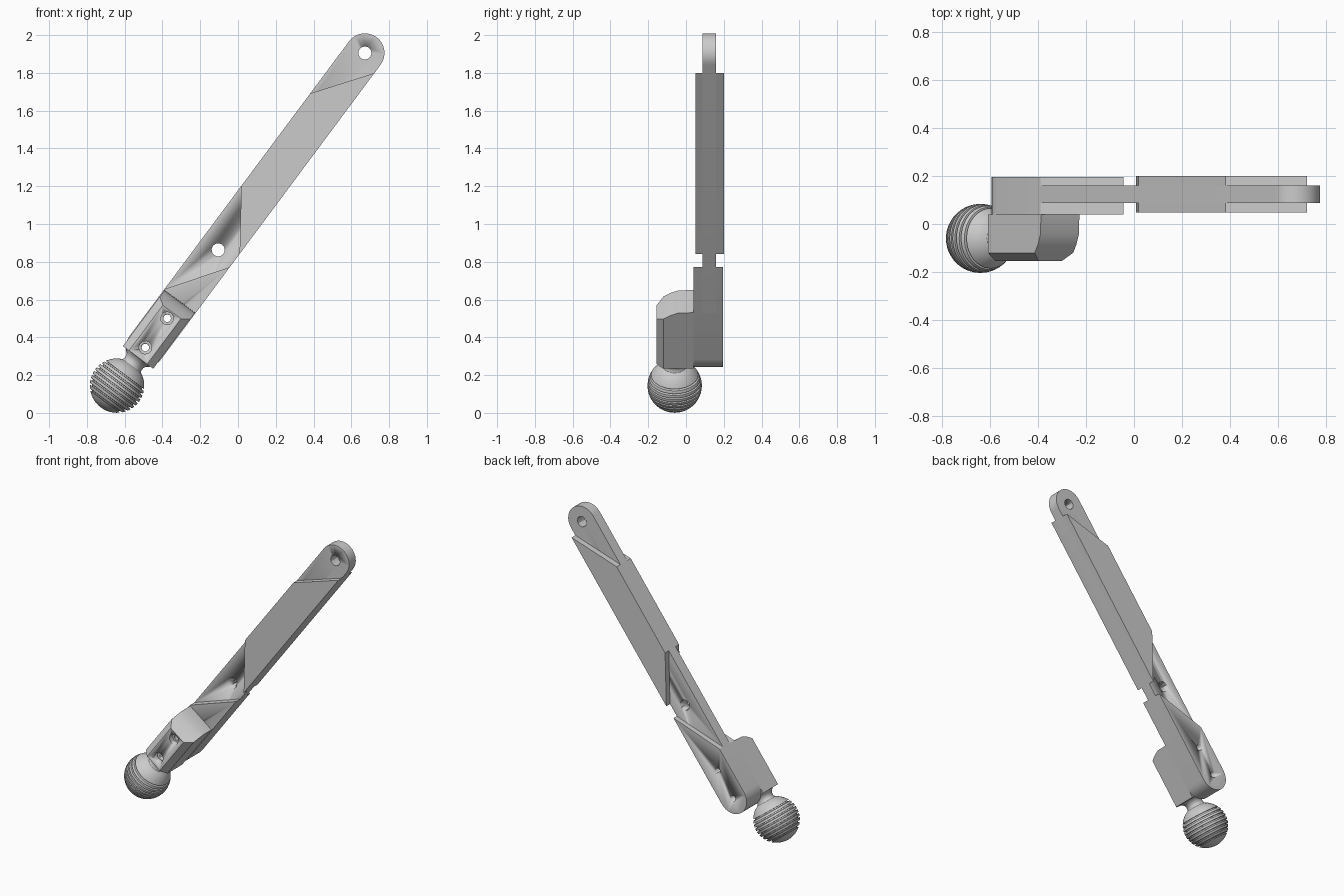
import bpy, bmesh, math
from mathutils import Vector

if "Cube" in bpy.data.objects:
    bpy.data.objects.remove(bpy.data.objects["Cube"])

# Arm frame: s runs along the arm, t across it, origin at the middle pivot hole
O = Vector((-0.105, 0, 0.863))
U = Vector((0.5975, 0, 0.8019))
V = Vector((0.8019, 0, -0.5975))
HW = 0.104


def P(s, t, y):
    p = O + U * s + V * t
    p.y = y
    return p


def finish(name, bm, smooth=True):
    bmesh.ops.recalc_face_normals(bm, faces=bm.faces)
    me = bpy.data.meshes.new(name)
    bm.to_mesh(me)
    bm.free()
    ob = bpy.data.objects.new(name, me)
    bpy.context.collection.objects.link(ob)
    if smooth:
        bpy.ops.object.select_all(action='DESELECT')
        ob.select_set(True)
        bpy.context.view_layer.objects.active = ob
        bpy.ops.object.shade_smooth_by_angle(angle=math.radians(30))
    return ob


def plate(name, outline, y0, y1):
    bm = bmesh.new()
    a = [bm.verts.new(P(s, t, y0)) for s, t in outline]
    b = [bm.verts.new(P(s, t, y1)) for s, t in outline]
    n = len(a)
    bm.faces.new(a)
    bm.faces.new(b[::-1])
    for i in range(n):
        bm.faces.new((a[i], a[(i + 1) % n], b[(i + 1) % n], b[i]))
    return finish(name, bm)


def arc(s, r, a0, a1, n=16):
    out = []
    for i in range(n + 1):
        a = math.radians(a0 + (a1 - a0) * i / n)
        out.append((s + r * math.cos(a), r * math.sin(a)))
    return out


def drill(ob, s, r, y0, y1, sides=12):
    cut = plate("hole_cutter", arc(s, r, 0, 360 - 360 / sides, sides - 1), y0, y1)
    cut.hide_render = True
    mod = ob.modifiers.new("hole", 'BOOLEAN')
    mod.operation = 'DIFFERENCE'
    mod.solver = 'EXACT'
    mod.object = cut
    bpy.context.view_layer.objects.active = ob
    bpy.ops.object.modifier_apply(modifier=mod.name)
    bpy.data.objects.remove(cut)


TOP, SCREWS = 1.30, (-0.645, -0.452)

# Thin core strip with a round upper end and two pivot holes
core = plate("arm_core", [(-0.34, HW), (-0.34, -HW)] + arc(TOP, HW, -90, 90), 0.087, 0.16)
for s in (0, TOP):
    drill(core, s, 0.035, 0, 0.3)

# Thick sections with slanted shoulders
plate("upper_arm", [(0.345, -HW), (0.955, -HW), (1.245, HW), (0.05, HW)], 0.049, 0.2)
lower = plate("lower_arm", [(-0.036, HW)] + arc(SCREWS[0], HW, 90, 270) + [(-0.337, -HW)],
              0.04, 0.196)

# Clamp block: chamfered front edges and a curved upper shoulder
rows = [(0.04, 0.1, -0.34), (-0.04, 0.1, -0.342), (-0.085, 0.1, -0.36),
        (-0.12, 0.1, -0.383), (-0.155, 0.06, -0.41)]
bm = bmesh.new()
rings = [[bm.verts.new(P(s, t, y)) for s, t in
          ((-0.71, -w), (-0.71, w), (top, w), (top, -w))] for y, w, top in rows]
for a, b in zip(rings, rings[1:]):
    for i in range(4):
        j = (i + 1) % 4
        bm.faces.new((a[i], a[j], b[j], b[i]))
bm.faces.new(rings[0])
bm.faces.new(rings[-1][::-1])
clamp = finish("clamp_block", bm)

# Screw holes with countersunk fronts
for s in SCREWS:
    drill(lower, s, 0.02, -0.1, 0.3)
    drill(clamp, s, 0.02, -0.3, 0.2)
    drill(clamp, s, 0.034, -0.3, -0.12)

# Ridged ball with a flared neck, spun around the arm axis
R, CS, CY = 0.144, -0.896, -0.06
prof = []


def ball_r(h):
    return math.sqrt(max(R * R - h * h, 0))


for i in range(6):
    a = math.radians(180 - 7 * i)
    prof.append((R * math.cos(a), R * math.sin(a)))
h = -0.106
for i in range(8):
    for dh, cutin in ((0, 0), (0.001, 0.013), (0.008, 0.013), (0.009, 0), (0.0165, 0)):
        prof.append((h + dh, ball_r(h + dh) - cutin))
    h += 0.024
for hh in (0.098, 0.11, 0.12):
    prof.append((hh, ball_r(hh)))
prof += [(0.129, 0.062), (0.14, 0.056), (0.156, 0.056), (0.17, 0.062), (0.182, 0.075),
         (0.19, 0.085), (0.19, 0)]

N = 40
bm = bmesh.new()
rings = []
for h, r in prof:
    ring = []
    for k in range(N):
        a = 2 * math.pi * k / N
        ring.append(bm.verts.new(P(CS + h, r * math.cos(a), CY + r * math.sin(a))))
    rings.append(ring)
for a, b in zip(rings, rings[1:]):
    for k in range(N):
        j = (k + 1) % N
        bm.faces.new((a[k], a[j], b[j], b[k]))
bmesh.ops.remove_doubles(bm, verts=bm.verts, dist=1e-5)
finish("ridged_ball", bm)
